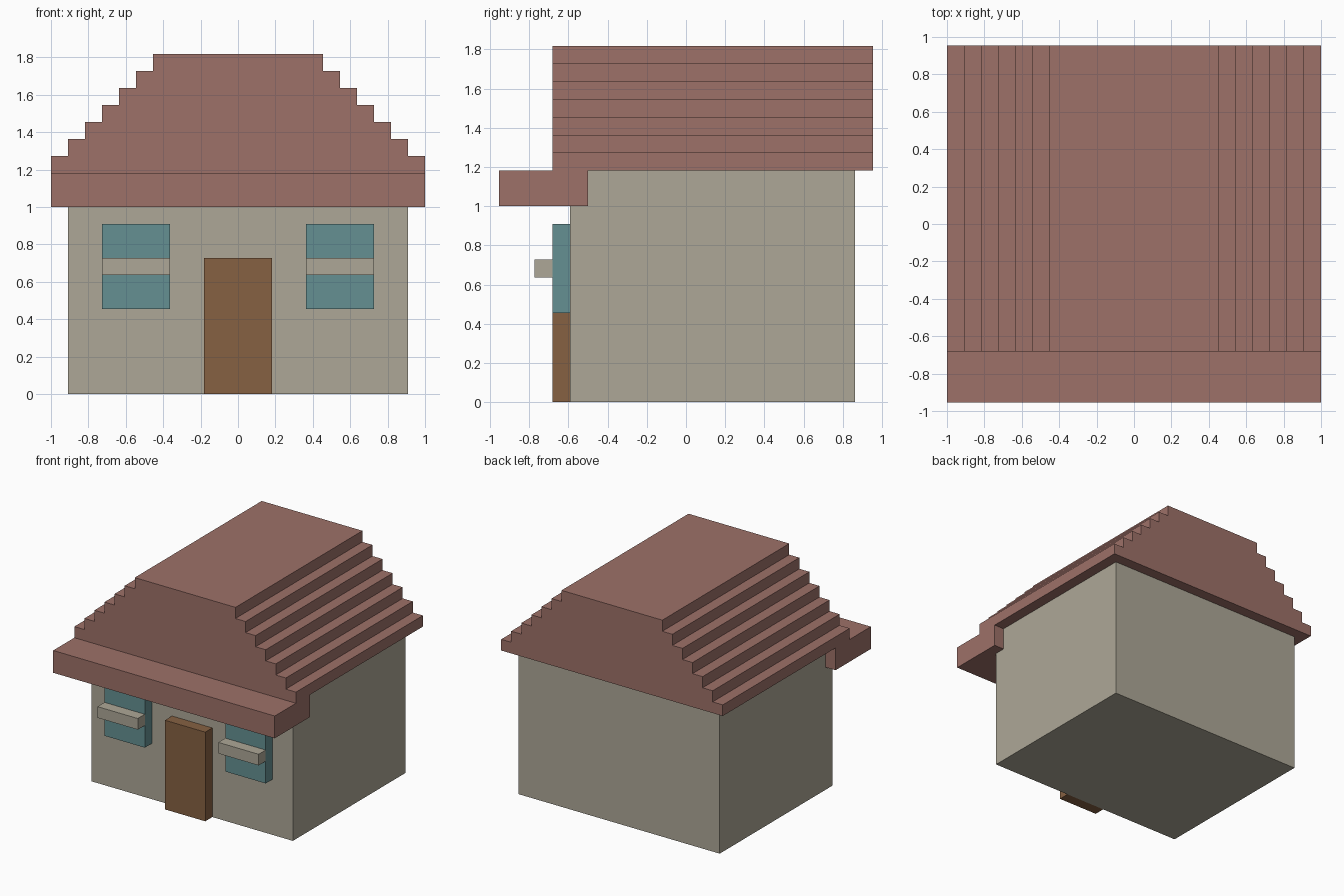
import bpy, bmesh

if "Cube" in bpy.data.objects:
    bpy.data.objects.remove(bpy.data.objects["Cube"])

U = 1 / 11  # the model sits on a grid of this unit


def material(name, rgb):
    m = bpy.data.materials.new(name)
    m.diffuse_color = (*rgb, 1)
    m.use_nodes = True
    m.node_tree.nodes["Principled BSDF"].inputs["Base Color"].default_value = m.diffuse_color
    return m


PLASTER = material("plaster", (0.42, 0.39, 0.31))
TILE = material("roof_tile", (0.34, 0.165, 0.14))
GLASS = material("glass", (0.13, 0.28, 0.29))
WOOD = material("wood", (0.24, 0.12, 0.055))


def extrude_profile(name, points, y0, y1, mat):
    """Extrude an x-z outline (grid units) from y0 to y1."""
    bm = bmesh.new()
    face = bm.faces.new([bm.verts.new((x * U, y0 * U, z * U)) for x, z in points])
    ext = bmesh.ops.extrude_face_region(bm, geom=[face])
    verts = [g for g in ext["geom"] if isinstance(g, bmesh.types.BMVert)]
    bmesh.ops.translate(bm, verts=verts, vec=(0, (y1 - y0) * U, 0))
    bmesh.ops.recalc_face_normals(bm, faces=bm.faces)
    mesh = bpy.data.meshes.new(name)
    bm.to_mesh(mesh)
    bm.free()
    mesh.materials.append(mat)
    obj = bpy.data.objects.new(name, mesh)
    bpy.context.collection.objects.link(obj)
    return obj


def box(name, x0, x1, y0, y1, z0, z1, mat):
    return extrude_profile(name, [(x0, z0), (x1, z0), (x1, z1), (x0, z1)], y0, y1, mat)


# House body and door
box("walls", -10, 10, -6.5, 9.5, 0, 13, PLASTER)
box("door", -2, 2, -7.5, -6.5, 0, 8, WOOD)

# Windows with a projecting bar, one each side of the door
for side, x in (("left", -8), ("right", 4)):
    box(f"window_{side}", x, x + 4, -7.5, -6.5, 5, 10, GLASS)
    box(f"window_bar_{side}", x, x + 4, -8.5, -7.5, 7, 8, PLASTER)

# Porch eave across the front
box("front_eave", -11, 11, -10.5, -5.5, 11, 13, TILE)

# Stepped roof: seven courses narrowing by one unit per side
right = []
for i in range(7):
    right += [(11 - i, 13 + i), (11 - i, 14 + i)]
left = [(-x, z) for x, z in reversed(right)]
extrude_profile("stepped_roof", right + left, -7.5, 10.5, TILE)
